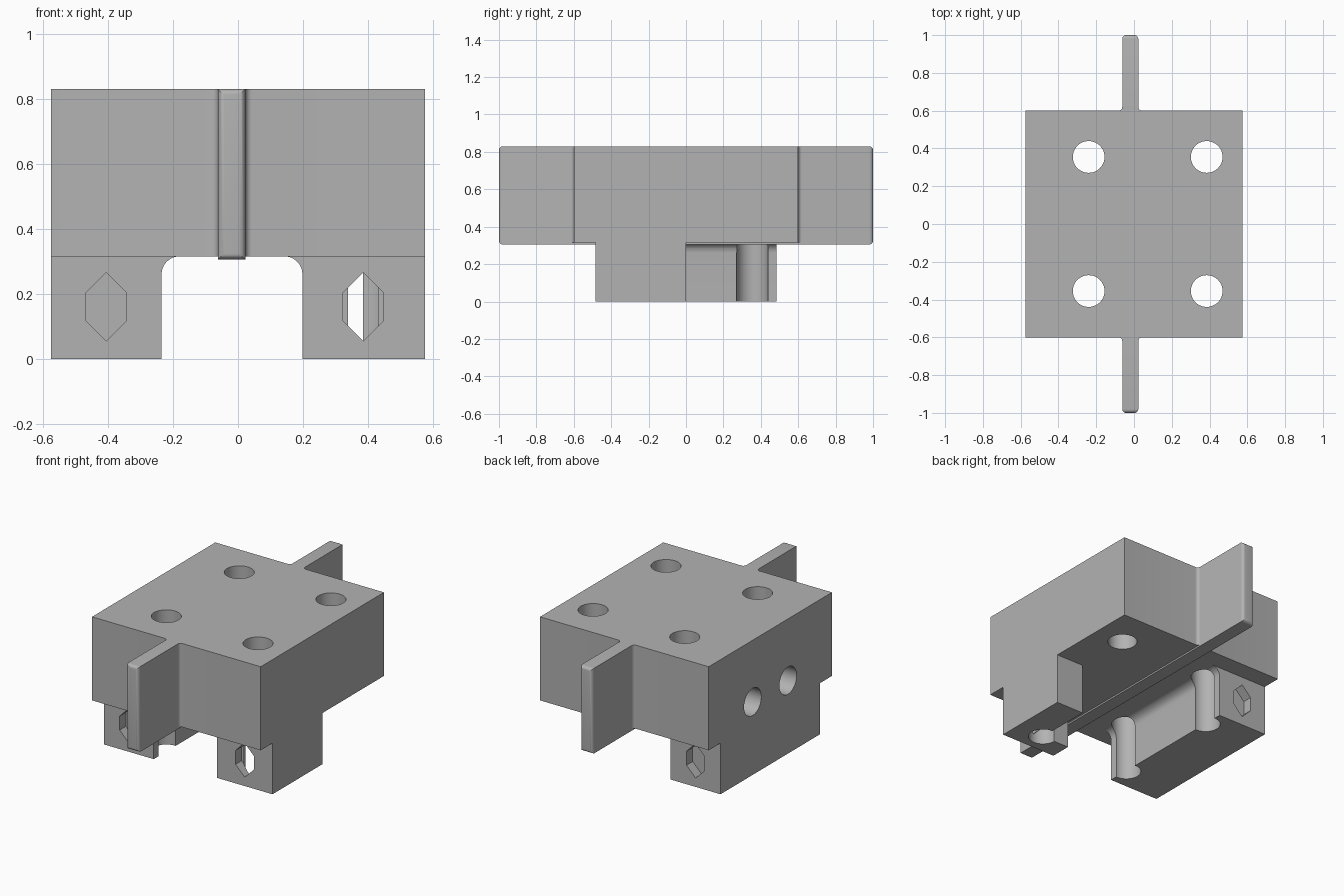
import bpy
import bmesh
import math
from mathutils import Matrix, Vector

default = bpy.data.objects.get("Cube")
if default:
    bpy.data.objects.remove(default, do_unlink=True)

grey = bpy.data.materials.new("plain grey")
grey.use_nodes = True
TONE = (0.45, 0.45, 0.45, 1)
grey.diffuse_color = TONE
grey.node_tree.nodes["Principled BSDF"].inputs["Base Color"].default_value = TONE


def finish(name, bm):
    bmesh.ops.recalc_face_normals(bm, faces=bm.faces)
    mesh = bpy.data.meshes.new(name)
    bm.to_mesh(mesh)
    bm.free()
    mesh.materials.append(grey)
    obj = bpy.data.objects.new(name, mesh)
    bpy.context.collection.objects.link(obj)
    return obj


def prism(name, points, axis, start, end):
    """Extrude a closed profile along y (points are x, z) or z (points are x, y)."""
    bm = bmesh.new()
    place = (lambda a, b: (a, start, b)) if axis == "y" else (lambda a, b: (a, b, start))
    face = bm.faces.new([bm.verts.new(place(a, b)) for a, b in points])
    ext = bmesh.ops.extrude_face_region(bm, geom=[face])
    step = Vector((0, end - start, 0)) if axis == "y" else Vector((0, 0, end - start))
    bmesh.ops.translate(bm, vec=step, verts=[v for v in ext["geom"] if isinstance(v, bmesh.types.BMVert)])
    return finish(name, bm)


def box(name, x0, x1, y0, y1, z0, z1):
    return prism(name, [(x0, y0), (x1, y0), (x1, y1), (x0, y1)], "z", z0, z1)


def cylinder(name, radius, depth, centre, rotation=Matrix()):
    bm = bmesh.new()
    bmesh.ops.create_cone(bm, cap_ends=True, segments=48, radius1=radius, radius2=radius,
                          depth=depth, matrix=Matrix.Translation(centre) @ rotation)
    return finish(name, bm)


def combine(target, other, operation):
    mod = target.modifiers.new(operation.lower(), "BOOLEAN")
    mod.operation = operation
    mod.solver = "EXACT"
    mod.object = other
    bpy.context.view_layer.objects.active = target
    bpy.ops.object.modifier_apply(modifier=mod.name)
    bpy.data.objects.remove(other, do_unlink=True)


def arc(cx, cy, r, a0, a1, steps=10):
    angles = [math.radians(a0 + (a1 - a0) * i / steps) for i in range(steps + 1)]
    return [(cx + r * math.cos(a), cy + r * math.sin(a)) for a in angles]


W, D, TOP, BASE = 0.575, 0.6, 0.83, 0.315
LEG_Y, HOLE_Y, HOLE_R = 0.485, 0.355, 0.084
FIN_L, FIN_R = -0.062, 0.023

# Main block
body = box("mounting_block", -W, W, -D, D, BASE, TOP)


# Legs with a rounded inner corner under the block
def leg(name, side, inner, y_end):
    r = 0.055
    curve = arc(inner - side * r, BASE - r, r, 0 if side > 0 else 180, 90)
    outline = [(side * W, 0), (inner, 0)] + curve
    outline += [(inner - side * r, 0.4), (side * W, 0.4)]
    return prism(name, outline, "y", -LEG_Y, y_end)


long_leg = leg("long_leg", -1, -0.235, LEG_Y)
short_leg = leg("short_leg", 1, 0.198, 0)
combine(short_leg, box("relief", 0, 0.385, -HOLE_Y, 0.2, -0.1, 0.6), "DIFFERENCE")
for part in (long_leg, short_leg):
    combine(body, part, "UNION")

# Thin fin through the block, rounded at both ends
fin = box("fin", FIN_L, FIN_R, -1, 1, 0.305, TOP)
bm = bmesh.new()
bm.from_mesh(fin.data)
ends = [e for e in bm.edges if abs(e.verts[0].co.y - e.verts[1].co.y) < 0.01]
bmesh.ops.bevel(bm, geom=ends, offset=0.02, segments=5, profile=0.5, affect="EDGES")
bm.to_mesh(fin.data)
bm.free()
combine(body, fin, "UNION")

# Small fillets where the fin meets the block
R = 0.02
for sy in (-1, 1):
    for x, sx in ((FIN_L, -1), (FIN_R, 1)):
        curve = arc(R, R, R, 180, 270, 6)
        outline = [(-0.01, -0.01), (-0.01, R)] + curve + [(R, -0.01)]
        points = [(x + sx * a, sy * (D + b)) for a, b in outline]
        combine(body, prism("fin_fillet", points, "z", BASE, TOP), "UNION")

# Vertical through holes
for x in (-0.24, 0.385):
    for y in (-HOLE_Y, HOLE_Y):
        combine(body, cylinder("bolt_hole", HOLE_R, 2, (x, y, 0.4)), "DIFFERENCE")

# Blind holes in the right side
turn = Matrix.Rotation(math.pi / 2, 4, "Y")
for y in (-0.172, 0.172):
    combine(body, cylinder("side_hole", HOLE_R, 0.8, (-W + 0.3, y, 0.45), turn), "DIFFERENCE")

# Shallow six-sided pockets in the leg ends
for x, sy in ((-0.405, -1), (-0.405, 1), (0.385, -1)):
    h, low, high = 0.062, 0.055, 0.105
    outline = [(x, 0.16 - high), (x + h, 0.16 - low + 0.012), (x + h, 0.16 + low - 0.012),
               (x, 0.16 + high), (x - h, 0.16 + low - 0.012), (x - h, 0.16 - low + 0.012)]
    combine(body, prism("nut_pocket", outline, "y", sy * (LEG_Y - 0.06), sy * (LEG_Y + 0.05)), "DIFFERENCE")

# Smooth the round walls, keep the edges sharp
bpy.ops.object.select_all(action="DESELECT")
body.select_set(True)
bpy.context.view_layer.objects.active = body
bpy.ops.object.shade_smooth_by_angle(angle=math.radians(30))
